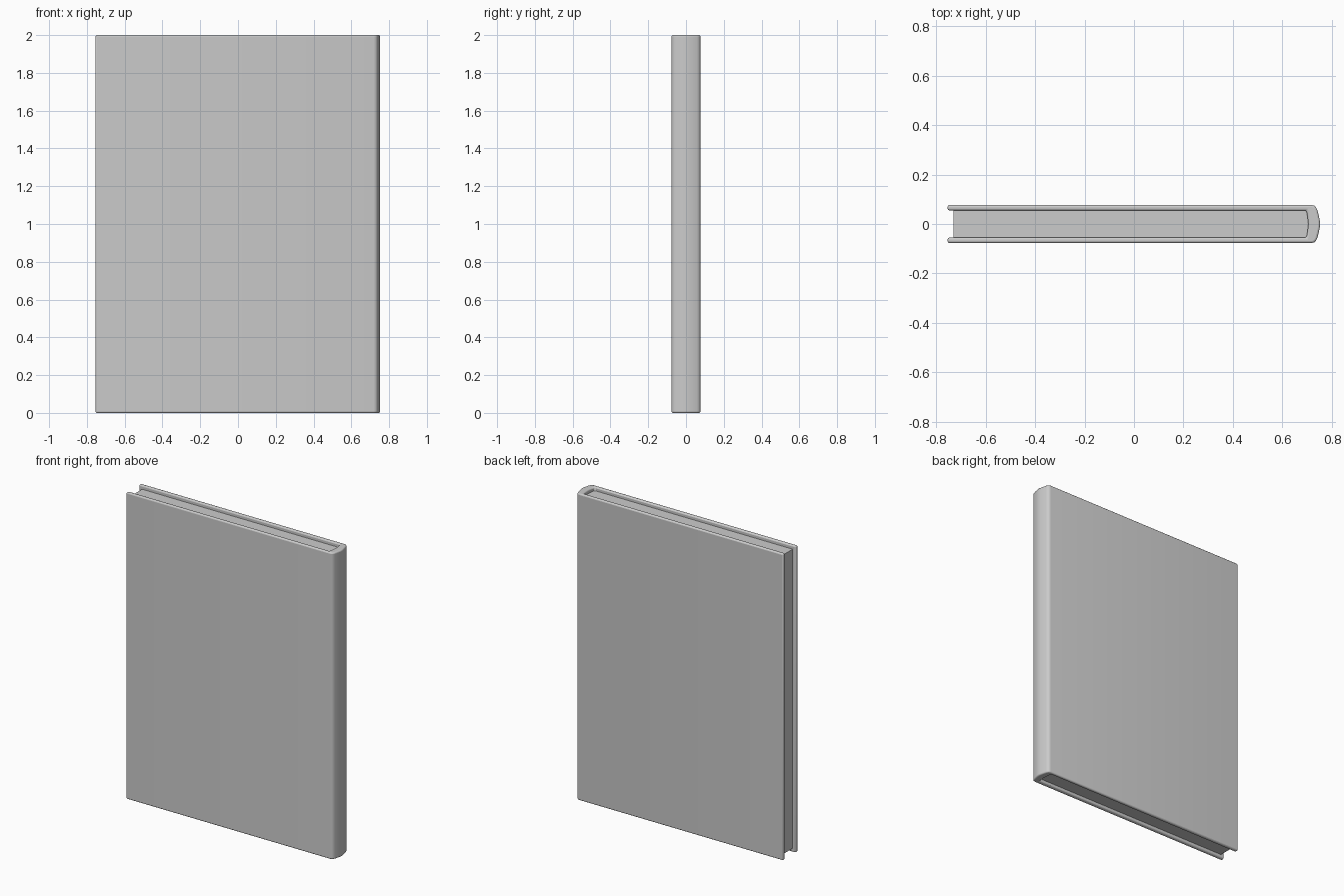
import bpy, bmesh

if "Cube" in bpy.data.objects:
    bpy.data.objects.remove(bpy.data.objects["Cube"])


def extrude_profile(name, pts, z0, z1):
    """Closed xy outline extruded along z."""
    bm = bmesh.new()
    face = bm.faces.new([bm.verts.new((x, y, z0)) for x, y in pts])
    geom = bmesh.ops.extrude_face_region(bm, geom=[face])["geom"]
    verts = [g for g in geom if isinstance(g, bmesh.types.BMVert)]
    bmesh.ops.translate(bm, verts=verts, vec=(0, 0, z1 - z0))
    bmesh.ops.recalc_face_normals(bm, faces=bm.faces)
    mesh = bpy.data.meshes.new(name)
    bm.to_mesh(mesh)
    bm.free()
    ob = bpy.data.objects.new(name, mesh)
    bpy.context.collection.objects.link(ob)
    return ob


def mirror_y(half):
    """Half outline ending on y = 0, continued to the other side."""
    return half + [(x, -y) for x, y in reversed(half[:-1])]


def smooth(ob, angle):
    bpy.ops.object.select_all(action='DESELECT')
    bpy.context.view_layer.objects.active = ob
    ob.select_set(True)
    bpy.ops.object.shade_smooth_by_angle(angle=angle)


# Cover: two boards joined by a gently rounded spine
outer = mirror_y([(-0.754, 0.077), (0.718, 0.077), (0.729, 0.074),
                  (0.736, 0.068), (0.741, 0.058), (0.747, 0.035),
                  (0.751, 0.017), (0.753, 0)])
inner = mirror_y([(-0.754, 0.055), (0.697, 0.055), (0.702, 0.028), (0.705, 0)])
cover = extrude_profile("cover", outer + inner[::-1], 0, 2)
bevel = cover.modifiers.new("soft_edges", 'BEVEL')
bevel.width = 0.008
bevel.segments = 3
bevel.limit_method = 'ANGLE'
bevel.angle_limit = 0.7
smooth(cover, 0.7)

# Page block: recessed at the top, bottom and fore edge
pages = mirror_y([(-0.731, 0.056), (0.698, 0.056), (0.703, 0.028), (0.706, 0)])
smooth(extrude_profile("pages", pages, 0.024, 1.976), 0.5)
